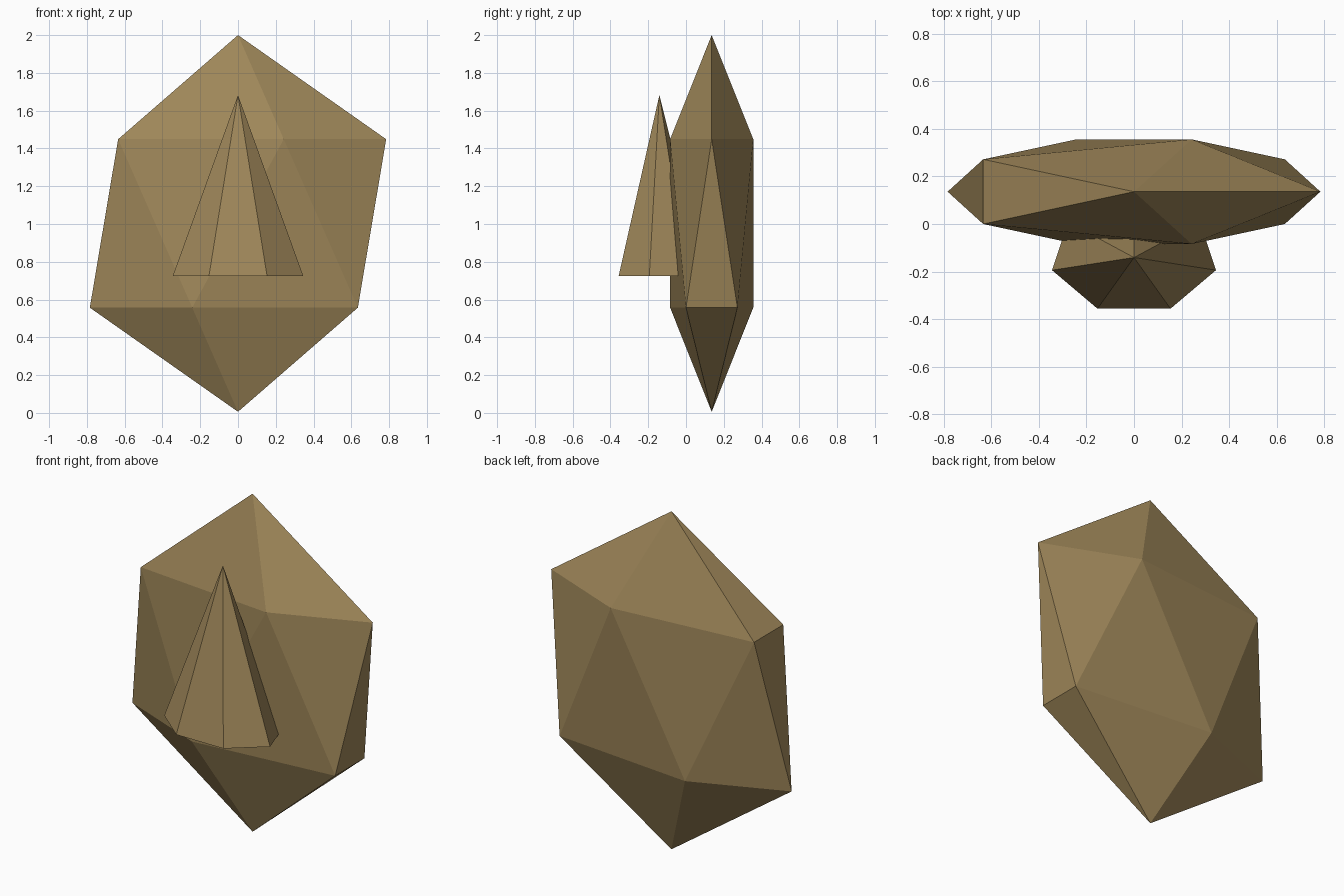
import bpy

if "Cube" in bpy.data.objects:
    bpy.data.objects.remove(bpy.data.objects["Cube"])

# Single sandy brown material
tan = bpy.data.materials.new("sandy_brown")
tan.diffuse_color = (0.35, 0.245, 0.102, 1)
tan.use_nodes = True
tan.node_tree.nodes["Principled BSDF"].inputs["Base Color"].default_value = tan.diffuse_color


def finish(name, scale):
    ob = bpy.context.object
    ob.name = name
    ob.scale = scale
    bpy.ops.object.transform_apply(location=False, rotation=False, scale=True)
    ob.data.materials.append(tan)
    bpy.ops.object.shade_flat()
    return ob


# Flattened faceted body: a squashed icosahedron
bpy.ops.mesh.primitive_ico_sphere_add(subdivisions=1, radius=1, location=(0, 0.136, 1.003))
finish("faceted_body", (0.877, 0.2587, 0.997))

# Seven-sided spike on the front, its back half sunk into the body
bpy.ops.mesh.primitive_cone_add(vertices=7, radius1=1, radius2=0, depth=1,
                                location=(0, -0.141, 1.204))
finish("front_spike", (0.354, 0.239, 0.957))
